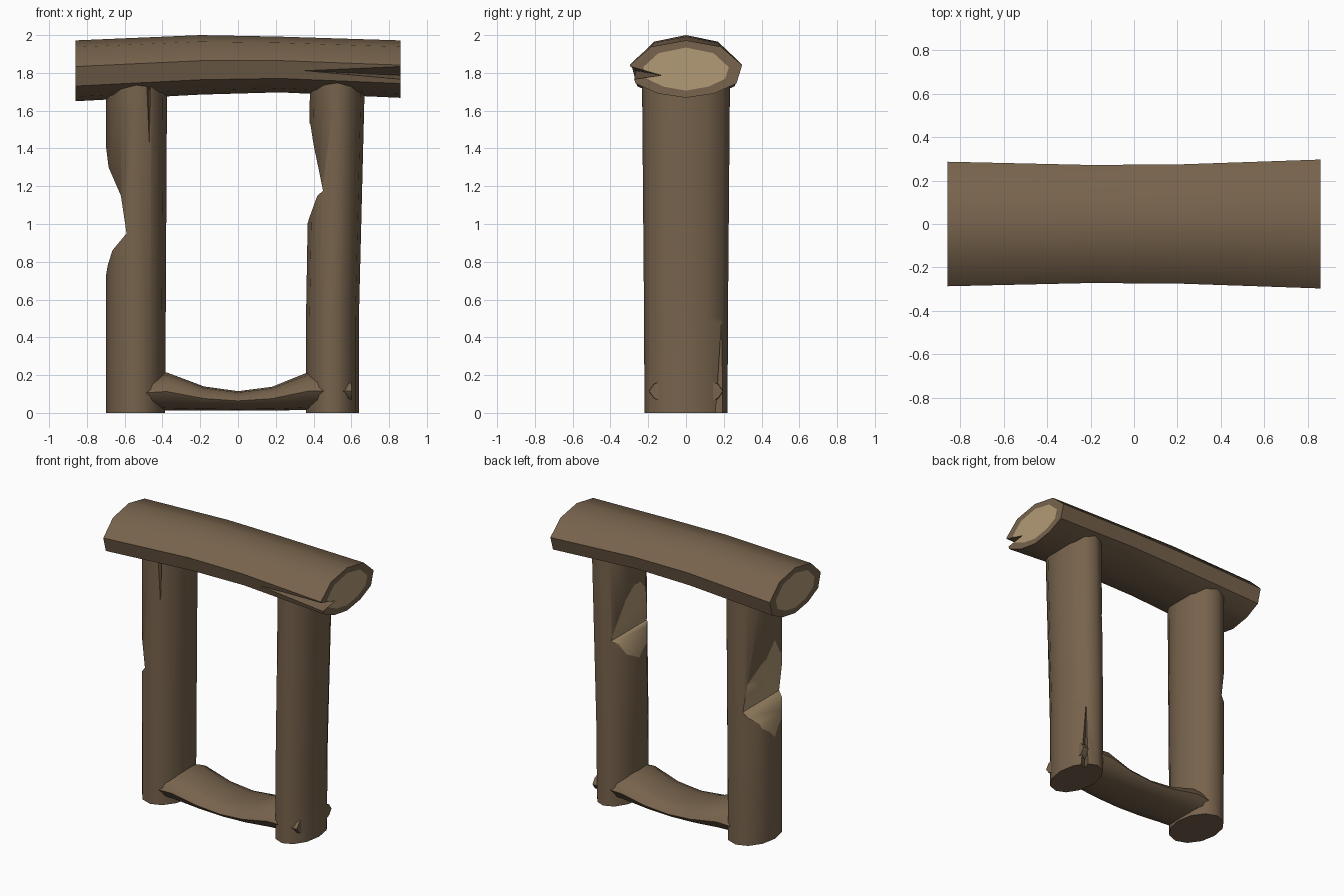
import bpy, bmesh, math
from mathutils import Vector

if "Cube" in bpy.data.objects:
    bpy.data.objects.remove(bpy.data.objects["Cube"])


def material(name, rgb):
    m = bpy.data.materials.new(name)
    m.diffuse_color = (*rgb, 1)
    m.use_nodes = True
    m.node_tree.nodes["Principled BSDF"].inputs["Base Color"].default_value = m.diffuse_color
    return m


BARK = material("bark brown", (0.185, 0.125, 0.073))
WOOD = material("cut wood tan", (0.45, 0.325, 0.18))


def finish(name, bm):
    bmesh.ops.recalc_face_normals(bm, faces=bm.faces[:])
    me = bpy.data.meshes.new(name)
    bm.to_mesh(me)
    bm.free()
    me.materials.append(BARK)
    me.materials.append(WOOD)
    ob = bpy.data.objects.new(name, me)
    bpy.context.collection.objects.link(ob)
    return ob


def log(name, rings, cap_inset=0.0):
    """Loft closed rings into a log; optionally inset tan end caps."""
    bm = bmesh.new()
    rows = [[bm.verts.new(p) for p in ring] for ring in rings]
    n = len(rows[0])
    for a, b in zip(rows, rows[1:]):
        for i in range(n):
            j = (i + 1) % n
            bm.faces.new((a[i], a[j], b[j], b[i]))
    caps = [bm.faces.new(rows[0]), bm.faces.new(rows[-1])]
    bmesh.ops.recalc_face_normals(bm, faces=bm.faces[:])
    if cap_inset:
        for cap in caps:
            bmesh.ops.inset_individual(bm, faces=[cap], thickness=cap_inset)
            cap.material_index = 1
            c = cap.calc_center_median()
            for v in cap.verts:      # bark is thicker at the sides
                v.co.y = c.y + (v.co.y - c.y) * 0.87
    return finish(name, bm)


def ellipse(n, rx, ry):
    return [(rx * math.cos(2 * math.pi * i / n), ry * math.sin(2 * math.pi * i / n))
            for i in range(n)]


def prism_cutter(profile, depth=0.4):
    """Notch cutter: xz profile extruded along y, tan faces."""
    bm = bmesh.new()
    face = bm.faces.new([bm.verts.new((x, -depth, z)) for x, z in profile])
    ext = bmesh.ops.extrude_face_region(bm, geom=[face])
    for v in ext["geom"]:
        if isinstance(v, bmesh.types.BMVert):
            v.co.y = depth
    if face not in bm.faces[:] or len(bm.faces) < len(profile) + 2:
        bm.faces.new([v for v in face.verts]) if not face.is_valid else None
    for f in bm.faces:
        f.material_index = 1
    return finish("notch_cutter", bm)


def wedge_cutter(points):
    """Tapering crack cutter from four points."""
    bm = bmesh.new()
    for p in points:
        bm.verts.new(p)
    bmesh.ops.convex_hull(bm, input=bm.verts[:])
    return finish("crack_cutter", bm)


def cut(ob, cutter):
    cutter.hide_render = True
    mod = ob.modifiers.new("cut", "BOOLEAN")
    mod.operation = "DIFFERENCE"
    mod.solver = "EXACT"
    mod.object = cutter
    bpy.context.view_layer.objects.active = ob
    bpy.ops.object.modifier_apply(modifier=mod.name)
    bpy.data.objects.remove(cutter, do_unlink=True)


# Lintel: faceted flattened log lying along x
half = [(0, 1), (.62, .78), (1, .14), (.9, -.5), (.5, -.85), (0, -1)]
section = half + [(-y, z) for y, z in half[-2:0:-1]]
stations = [(-.86, .287, 1.65, 1.972), (-.2, .272, 1.685, 2.0),
            (.22, .275, 1.697, 1.992), (.86, .297, 1.668, 1.972)]
lintel = log("lintel_log",
             [[(x, w * y, (lo + hi) / 2 + (hi - lo) / 2 * z) for y, z in section]
              for x, w, lo, hi in stations], cap_inset=0.038)
cut(lintel, wedge_cutter([(.28, -.285, 1.815), (.9, -.33, 1.845),
                          (.9, -.33, 1.755), (.9, -.12, 1.785)]))


# Posts: upright logs, each with a cut notch on its -x side and a crack
def post(name, levels):
    return log(name, [[(cx + x, y, z) for x, y in ellipse(12, rx, ry)]
                      for cx, z, rx, ry in levels])


left = post("left_post", [(-.5425, 0, .157, .217), (-.5375, 1.78, .162, .228)])
cut(left, prism_cutter([(-.8, 1.5), (-.70, 1.42), (-.685, 1.3), (-.62, 1.15),
                        (-.59, .95), (-.665, .86), (-.69, .78), (-.70, .72), (-.8, .65)]))
cut(left, wedge_cutter([(-.47, -.215, 1.27), (-.505, -.26, 1.85),
                        (-.44, -.26, 1.85), (-.47, -.16, 1.85)]))

right = post("right_post", [(.5, 0, .14, .22), (.5, .5, .14, .222),
                            (.527, 1.78, .145, .233)])
cut(right, prism_cutter([(.25, 1.6), (.383, 1.53), (.40, 1.42), (.425, 1.3),
                         (.45, 1.175), (.42, 1.15), (.38, 1.04), (.355, .96), (.25, .9)]))
cut(right, wedge_cutter([(.575, .19, .5), (.65, .18, -.05),
                         (.58, .25, -.05), (.54, .13, -.05)]))

# Sill: worn log along the ground, dipping in the middle
sill_stations = [(-.58, .19, .03, .17), (-.38, .205, .012, .215), (-.18, .2, .012, .14),
                 (0, .2, .012, .115), (.18, .2, .013, .138), (.37, .205, .015, .215),
                 (.6, .195, .04, .19)]
sill = log("sill_log",
           [[(x, y * w, (lo + hi) / 2 + z * (hi - lo) / 2) for y, z in ellipse(12, 1, 1)]
            for x, w, lo, hi in sill_stations])

# Smooth bark, sharp cut edges
for ob in (lintel, left, right, sill):
    bpy.ops.object.select_all(action="DESELECT")
    ob.select_set(True)
    bpy.context.view_layer.objects.active = ob
    bpy.ops.object.shade_smooth_by_angle(angle=math.radians(48))
